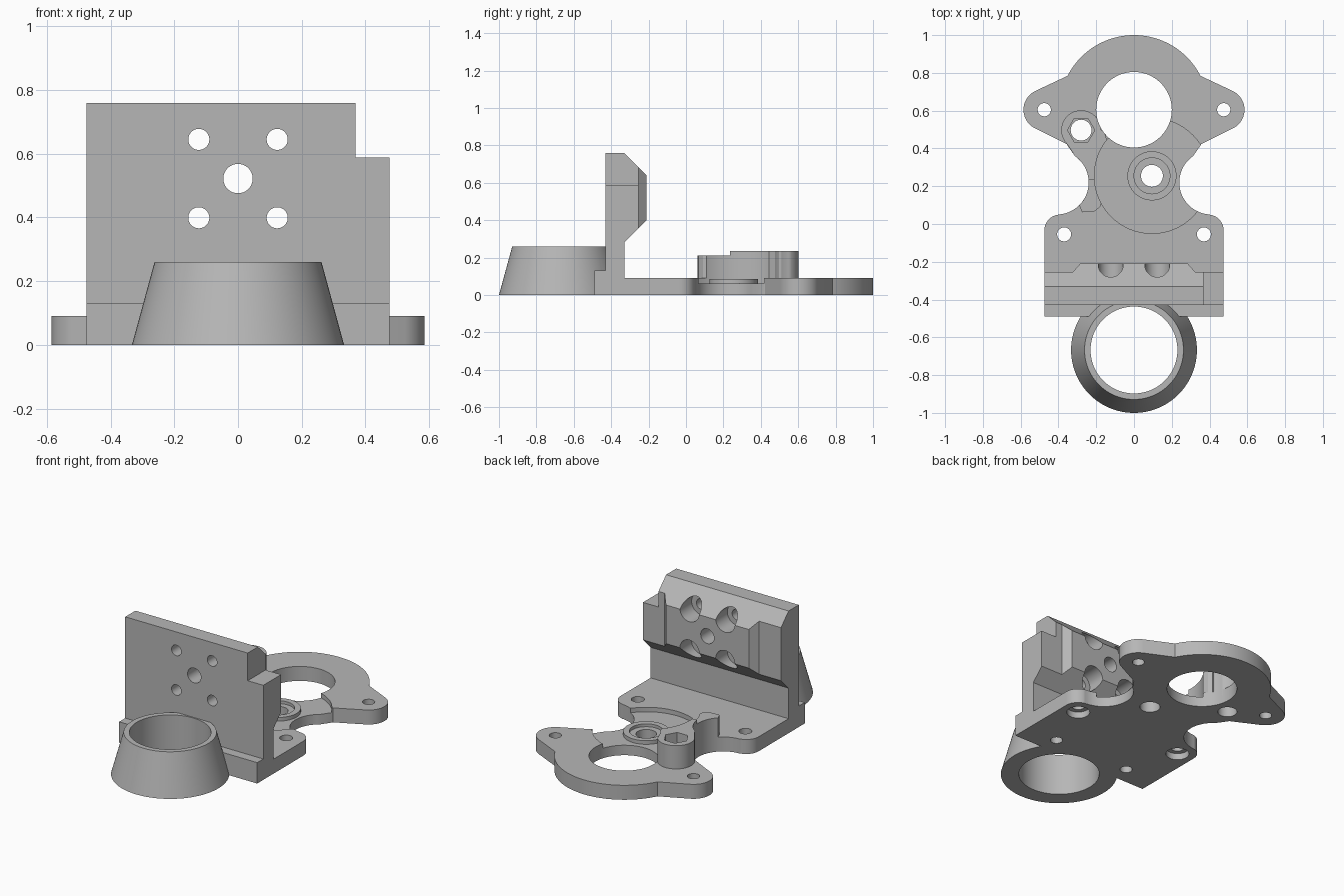
import bpy, bmesh
from math import cos, sin, radians

cube = bpy.data.objects.get("Cube")
if cube:
    bpy.data.objects.remove(cube, do_unlink=True)

grey = bpy.data.materials.new("plain grey")
grey.use_nodes = True
GREY = (0.47, 0.47, 0.47, 1)
grey.diffuse_color = GREY
grey.node_tree.nodes["Principled BSDF"].inputs["Base Color"].default_value = GREY


def arc(cx, cy, r, a, b, n=24):
    """Points on an arc from angle a to b in degrees."""
    angles = [radians(a + (b - a) * i / n) for i in range(n + 1)]
    return [(cx + r * cos(t), cy + r * sin(t)) for t in angles]


def circle(cx, cy, r, n=64):
    return arc(cx, cy, r, 0, 360, n)[:-1]


def rect(x0, x1, y0, y1):
    return [(x0, y0), (x1, y0), (x1, y1), (x0, y1)]


def mirrored(points):
    return points + [(-x, y) for x, y in reversed(points) if abs(x) > 1e-4]


def loft(name, low, high, t0, t1, axis="z"):
    """Solid between two matching outlines placed at t0 and t1 along an axis."""
    place = {"x": lambda a, b, t: (t, a, b),
             "y": lambda a, b, t: (a, t, b),
             "z": lambda a, b, t: (a, b, t)}[axis]
    bm = bmesh.new()
    bottom = [bm.verts.new(place(a, b, t0)) for a, b in low]
    top = [bm.verts.new(place(a, b, t1)) for a, b in high]
    bm.faces.new(bottom)
    bm.faces.new(top)
    for i in range(len(low)):
        j = (i + 1) % len(low)
        bm.faces.new((bottom[i], bottom[j], top[j], top[i]))
    bmesh.ops.recalc_face_normals(bm, faces=bm.faces)
    mesh = bpy.data.meshes.new(name)
    bm.to_mesh(mesh)
    bm.free()
    mesh.materials.append(grey)
    ob = bpy.data.objects.new(name, mesh)
    bpy.context.collection.objects.link(ob)
    return ob


def prism(name, outline, t0, t1, axis="z"):
    return loft(name, outline, outline, t0, t1, axis)


def combine(ob, tool, operation="DIFFERENCE"):
    mod = ob.modifiers.new("combine", "BOOLEAN")
    mod.operation, mod.solver, mod.object = operation, "EXACT", tool
    bpy.context.view_layer.objects.active = ob
    bpy.ops.object.modifier_apply(modifier=mod.name)
    bpy.data.objects.remove(tool, do_unlink=True)


def cut(ob, outline, t0, t1, axis="z"):
    combine(ob, prism("cutter", outline, t0, t1, axis))


PLATE, FLOOR = 0.09, 0.062
WALL_FRONT, WALL_BACK, RIB_END, RIB_MID = -0.43, -0.33, -0.255, -0.21
RING = (0, 0.605)
BEARING = (0.095, 0.255)
BOSS = (-0.28, 0.497)

# Base plate: round end with two ears, pinched neck, rounded body
half = (arc(*RING, 0.395, 90, 27) + arc(0.475, 0.605, 0.11, 65, -65)
        + arc(*RING, 0.4, -27, -28, 1) + arc(0.41, 0.22, 0.17, 125, 270)
        + arc(0.39, -0.035, 0.085, 90, 0, 12) + [(0.475, WALL_BACK)])
base = prism("base_plate", mirrored(half), 0, PLATE)
cut(base, circle(*RING, 0.2), -1, 1)
cut(base, circle(*BEARING, 0.305), FLOOR, 1)
for s in (-1, 1):
    cut(base, circle(s * 0.475, 0.605, 0.035), -1, 1)
    cut(base, circle(s * 0.37, -0.055, 0.037), -1, 1)
    cut(base, circle(s * 0.37, -0.055, 0.066), -1, 0.04)
cut(base, circle(*BEARING, 0.058), -1, 1)
cut(base, circle(*BOSS, 0.055), -1, 1)

# Stepped bearing seat in the round recess
seat = prism("bearing_seat", circle(*BEARING, 0.13), FLOOR - 0.01, 0.085)
cut(seat, circle(*BEARING, 0.095), FLOOR + 0.005, 1)
cut(seat, circle(*BEARING, 0.058), -1, 1)

# Curved guard arm with the nut boss
guard = prism("guard_arm", [(-0.16, 0.5), (-0.375, 0.46), (-0.352, 0.42)]
              + arc(-0.41, 0.22, 0.17, 55, -45)
              + [(-0.275, 0.062), (-0.21, 0.066), (-0.18, 0.09), (-0.1, 0.3)],
              0.05, 0.235)
combine(guard, prism("boss", circle(*BOSS, 0.105), 0.05, 0.235), "UNION")
cut(guard, circle(*BEARING, 0.305), 0, 1)
cut(guard, circle(*RING, 0.2), 0, 1)
cut(guard, rect(-0.5, 0, 0, 0.235), 0.21, 1)
cut(guard, circle(*BOSS, 0.072, 6), 0.11, 1)
cut(guard, circle(*BOSS, 0.055), 0, 1)

# Upright wall: chamfered side profile trimmed by its plan outline
wall = prism("upright_wall", [(WALL_FRONT, 0), (WALL_BACK, 0), (WALL_BACK, 0.28),
                              (RIB_MID, 0.4), (RIB_MID, 0.64), (WALL_BACK, 0.76),
                              (WALL_FRONT, 0.76)], -0.475, 0.475, "x")
plan = mirrored([(0.285, RIB_MID), (0.325, RIB_END), (0.6, RIB_END), (0.6, -0.6)])
combine(wall, prism("plan", plan, -1, 1), "INTERSECT")
cut(wall, rect(0.368, 1, 0.588, 1), -1, 1, "y")
cut(wall, circle(0, 0.522, 0.046), -1, 1, "y")
for x in (-0.123, 0.123):
    for z in (0.399, 0.645):
        cut(wall, circle(x, z, 0.033), -1, 1, "y")
        cut(wall, circle(x, z, 0.066), -0.325, 1, "y")
for x in (-0.26, 0.26):
    cut(wall, circle(x, -0.38, 0.035), -1, 0.2)

# Low step along the foot of the wall
step = prism("front_step", rect(-0.475, 0.475, -0.49, WALL_FRONT), 0, 0.13)
cut(step, circle(0, -0.667, 0.23), -1, 1)

# Tapered ring against the front of the wall
cone = loft("tapered_ring", circle(0, -0.667, 0.333, 96), circle(0, -0.667, 0.262, 96), 0, 0.26)
cut(cone, circle(0, -0.667, 0.23, 96), -1, 1)
cut(cone, rect(-1, 1, WALL_FRONT, 1), -1, 1)

# Smooth the round surfaces, keep the edges sharp
bpy.ops.object.select_all(action="DESELECT")
for ob in (base, seat, guard, wall, step, cone):
    ob.select_set(True)
bpy.context.view_layer.objects.active = base
bpy.ops.object.shade_smooth_by_angle(angle=radians(25))
